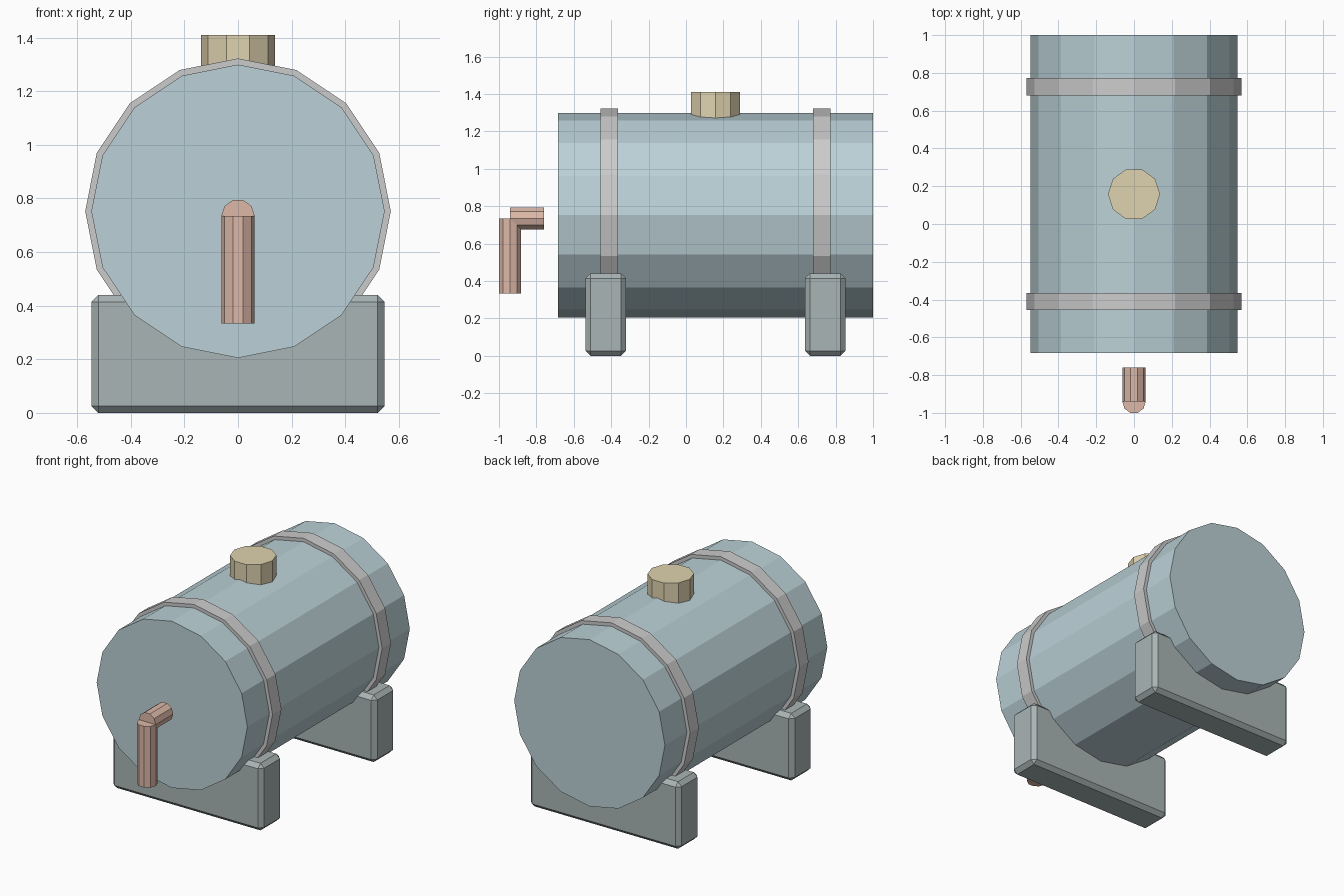
import bpy, bmesh, math
from mathutils import Vector

if "Cube" in bpy.data.objects:
    bpy.data.objects.remove(bpy.data.objects["Cube"])


def material(name, rgb):
    m = bpy.data.materials.new(name)
    m.diffuse_color = (*rgb, 1)
    m.use_nodes = True
    m.node_tree.nodes["Principled BSDF"].inputs["Base Color"].default_value = m.diffuse_color
    return m


def finish(name, bm, mat):
    bmesh.ops.recalc_face_normals(bm, faces=bm.faces)
    mesh = bpy.data.meshes.new(name)
    bm.to_mesh(mesh)
    bm.free()
    mesh.materials.append(mat)
    obj = bpy.data.objects.new(name, mesh)
    bpy.context.collection.objects.link(obj)
    return obj


def rod(name, start, end, radius, sides, mat):
    """Flat-sided closed cylinder with its first corner on +x."""
    start, end = Vector(start), Vector(end)
    u = Vector((1, 0, 0))
    v = (end - start).normalized().cross(u)
    bm = bmesh.new()
    ring = []
    for i in range(sides):
        a = math.tau * i / sides
        ring.append(bm.verts.new(start + radius * (math.cos(a) * u + math.sin(a) * v)))
    base = bm.faces.new(ring)
    ext = bmesh.ops.extrude_face_region(bm, geom=[base], use_keep_orig=True)
    top = [g for g in ext["geom"] if isinstance(g, bmesh.types.BMVert)]
    bmesh.ops.translate(bm, verts=top, vec=end - start)
    return finish(name, bm, mat)


def block(name, centre, size, bevel, mat):
    bm = bmesh.new()
    bmesh.ops.create_cube(bm, size=1)
    bmesh.ops.scale(bm, vec=size, verts=bm.verts)
    bmesh.ops.translate(bm, vec=centre, verts=bm.verts)
    obj = finish(name, bm, mat)
    mod = obj.modifiers.new("chamfer", "BEVEL")
    mod.width = bevel
    mod.segments = 1
    return obj


blue = material("tank_paint", (0.50, 0.64, 0.68))
steel = material("strap_steel", (0.56, 0.56, 0.55))
slate = material("saddle_paint", (0.40, 0.46, 0.46))
brass = material("brass", (0.74, 0.65, 0.43))
copper = material("copper", (0.72, 0.48, 0.39))

MID, AXIS = 0.158, 0.752

# Tank shell
rod("tank", (0, -0.684, AXIS), (0, 1.0, AXIS), 0.547, 16, blue)

# Straps and saddles, one pair at each end
for side, label in ((-1, "front"), (1, "rear")):
    y = MID + side * 0.568
    rod(label + "_strap", (0, y - 0.046, AXIS), (0, y + 0.046, AXIS), 0.57, 16, steel)
    block(label + "_saddle", (0, MID + side * 0.587, 0.22), (1.094, 0.216, 0.44), 0.026, slate)

# Filler cap
rod("filler_cap", (0, MID, 1.25), (0, MID, 1.41), 0.138, 10, brass)

# Outlet pipe elbow
rod("outlet_pipe", (0, -0.76, 0.735), (0, -0.941, 0.735), 0.062, 10, copper)
rod("drain_pipe", (0, -0.941, 0.735), (0, -0.941, 0.333), 0.062, 10, copper)
